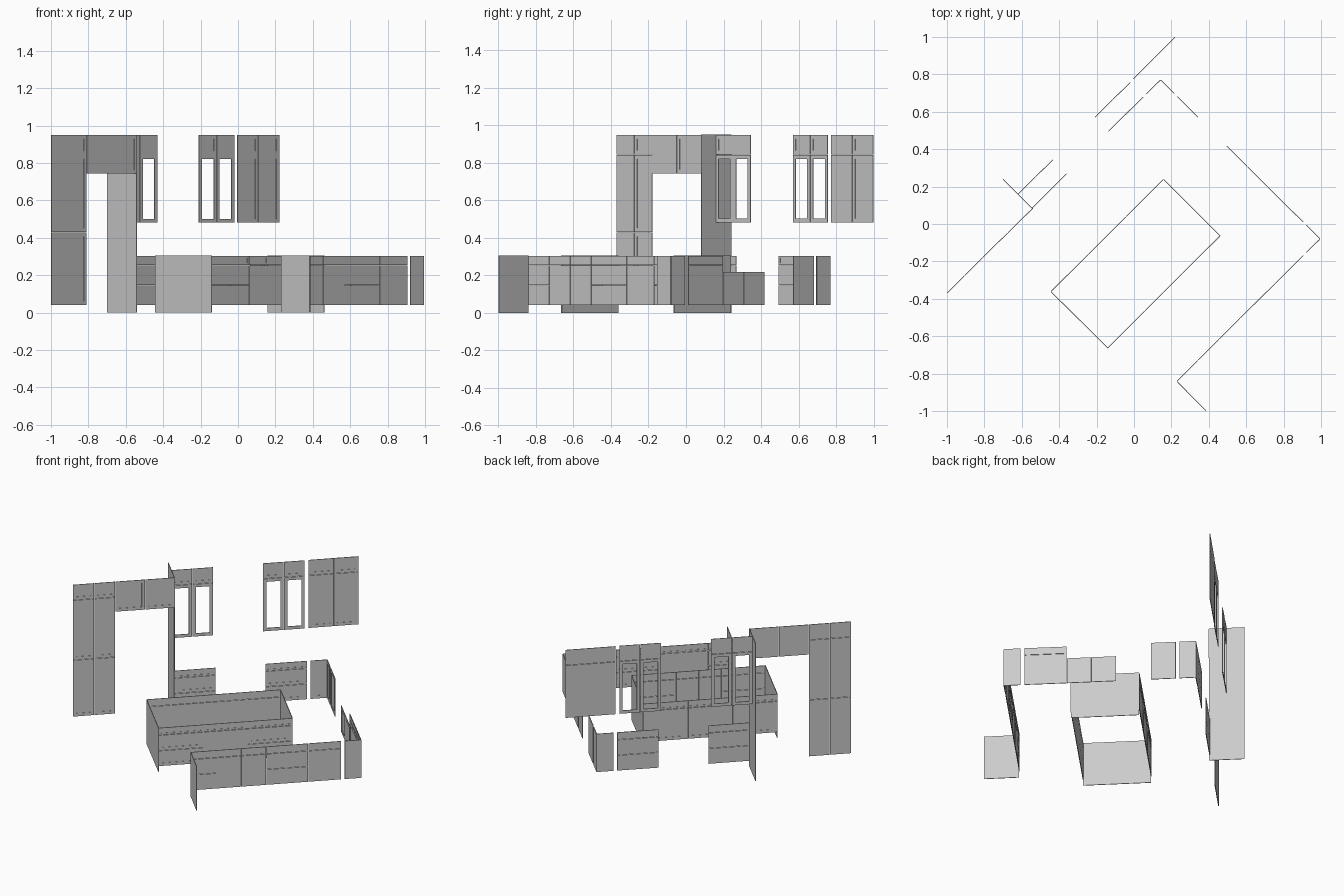
import bpy, bmesh
from mathutils import Vector

if "Cube" in bpy.data.objects:
    bpy.data.objects.remove(bpy.data.objects["Cube"])

T = 0.004      # front thickness
GAP = 0.0012   # half reveal between fronts
RAIL = 0.022   # shaker frame width
LOW, TOP = 0.04, 0.305
UP, SPLIT, HIGH = 0.48, 0.843, 0.95


def front(name, p0, p1, z0, z1, style="shaker"):
    """Thin front from p0 to p1; its face looks to the right of that direction."""
    p0, p1 = Vector((*p0, 0)), Vector((*p1, 0))
    length = (p1 - p0).length
    u = (p1 - p0) / length
    n = Vector((u.y, -u.x, 0))
    bm = bmesh.new()

    def ring(inset, depth):
        a, b, c, d = inset, length - inset, z0 + inset, z1 - inset
        return [bm.verts.new(p0 + u * s + n * depth + Vector((0, 0, z)))
                for s, z in ((a, c), (b, c), (b, d), (a, d))]

    g = 0 if style == "plain" else GAP
    rings = [ring(g, -T / 2), ring(g, T / 2)]
    if style != "plain":
        rail = min(RAIL, (z1 - z0) * 0.25, length * 0.25)
        rings.append(ring(rail, T / 2))
        rings.append(ring(rail, -T / 2 if style == "glass" else 0))
    if style == "glass":
        rings.append(rings[0])
    else:
        bm.faces.new(rings[0][::-1])
        bm.faces.new(rings[-1])
    for r, q in zip(rings, rings[1:]):
        for i in range(4):
            j = (i + 1) % 4
            bm.faces.new((r[i], r[j], q[j], q[i]))
    bmesh.ops.recalc_face_normals(bm, faces=bm.faces)
    me = bpy.data.meshes.new(name)
    bm.to_mesh(me)
    bm.free()
    ob = bpy.data.objects.new(name, me)
    bpy.context.collection.objects.link(ob)


def row(name, p0, p1, levels, columns=1, styles=None):
    """Grid of fronts: equal columns, rows split at the given heights."""
    p0, p1 = Vector(p0), Vector(p1)
    for c in range(columns):
        a, b = p0.lerp(p1, c / columns), p0.lerp(p1, (c + 1) / columns)
        for k, (z0, z1) in enumerate(zip(levels, levels[1:])):
            front(name, a, b, z0, z1, styles[k] if styles else "shaker")


def along(p0, p1, x):
    """Point on the line p0-p1 at the given x."""
    t = (x - p0[0]) / (p1[0] - p0[0])
    return (x, p0[1] + t * (p1[1] - p0[1]))


DRAWERS = [LOW, 0.147, 0.254, TOP]
DOOR = [LOW, TOP]
DRAWER_DOOR = [LOW, 0.254, TOP]

# Tall pantry, bridge over the fridge and fridge side panel
row("pantry_door", (-1, -0.37), (-0.81, -0.18), [LOW, 0.43, SPLIT, HIGH], 2)
row("bridge_door", (-0.81, -0.18), (-0.54, 0.085), [0.742, HIGH], 2)
front("fridge_side_panel", (-0.70, 0.24), (-0.542, 0.082), 0, HIGH, "plain")

# Range wall base drawers
row("range_left_drawer", (-0.545, 0.085), (-0.36, 0.27), DRAWERS)
row("range_right_drawer", (-0.137, 0.495), (0.05, 0.68), DRAWERS)

# Range wall upper cabinets
row("left_glass_upper", (-0.62, 0.16), (-0.432, 0.345), [UP, SPLIT, HIGH], 2, ["glass", "shaker"])
row("right_glass_upper", (-0.21, 0.57), (-0.02, 0.757), [UP, SPLIT, HIGH], 2, ["glass", "shaker"])
row("corner_upper", (-0.005, 0.775), (0.22, 1.0), [UP, SPLIT, HIGH], 2)

# Back corner and short return
front("back_corner_door_left", (0.065, 0.695), (0.142, 0.77), LOW, TOP)
front("back_corner_door_right", (0.142, 0.77), (0.215, 0.697), LOW, TOP)
front("return_door", (0.23, 0.682), (0.342, 0.57), LOW, TOP)

# Sink wall and dishwasher
row("sink_door", (0.495, 0.417), (0.715, 0.197), [LOW, 0.22], 2)
row("dishwasher_front", (0.715, 0.197), (0.905, 0.01), DRAWER_DOOR)
front("side_corner_door_a", (0.92, -0.005), (0.995, -0.08), LOW, TOP)
front("side_corner_door_b", (0.995, -0.08), (0.92, -0.153), LOW, TOP)

# Peninsula, looking back toward the island
P0, P1 = (0.905, -0.168), (0.23, -0.84)
for name, x0, x1, levels, cols in (
        ("peninsula_corner_door", 0.905, 0.757, DRAWER_DOOR, 1),
        ("peninsula_wide_drawer", 0.757, 0.568, DRAWERS, 1),
        ("peninsula_door", 0.568, 0.342, DRAWER_DOOR, 2),
        ("peninsula_narrow_drawer", 0.342, 0.23, DRAWERS, 1)):
    row(name, along(P0, P1, x0), along(P0, P1, x1), levels, cols)
front("peninsula_end_panel", (0.23, -0.842), (0.385, -0.998), 0, TOP, "plain")

# Island: near side, far side and two end panels
A, B = (-0.14, -0.662), (0.46, -0.064)
for name, x0, x1, levels, cols in (
        ("island_left_drawer", -0.14, 0.058, DRAWERS, 1),
        ("island_door", 0.058, 0.26, DRAWER_DOOR, 2),
        ("island_right_drawer", 0.26, 0.46, DRAWERS, 1)):
    row(name, along(A, B, x0), along(A, B, x1), levels, cols)
row("island_far_front", (0.157, 0.238), (-0.443, -0.36), DRAWER_DOOR, 3)
front("island_left_end", (-0.443, -0.362), (-0.14, -0.664), 0, TOP, "plain")
front("island_right_end", (0.158, 0.238), (0.46, -0.064), 0, TOP, "plain")
